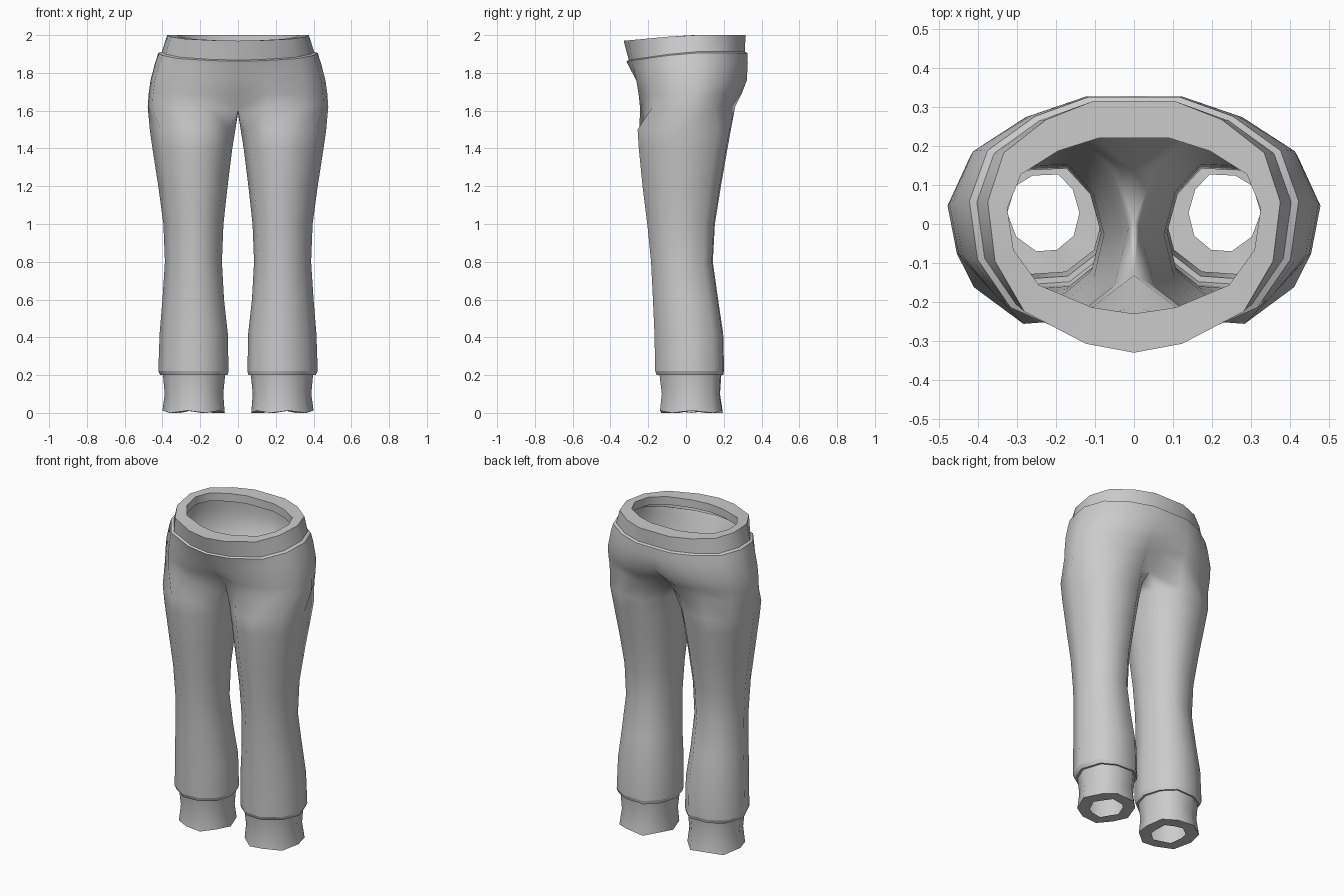
import bpy, bmesh

if "Cube" in bpy.data.objects:
    bpy.data.objects.remove(bpy.data.objects["Cube"])

# Cross-section of one leg (7 outer points front to back, then 3 inseam points)
LEG = [(-.38, -.96), (.19, -1), (.75, -.62), (1, 0), (.77, .7), (.3, .97), (-.42, 1),
       (-.82, .6), (-1, 0), (-.84, -.6)]
# Half cross-section of the hips, front centre to back centre
HIP = [(0, -1), (.33, -.93), (.75, -.68), (.95, -.29), (1, .18), (.89, .58),
       (.6, .85), (.28, 1), (0, 1)]

bm = bmesh.new()


def leg_ring(z, x0, x1, y0, y1, wave=0):
    cx, rx, cy, ry = (x0 + x1) / 2, (x1 - x0) / 2, (y0 + y1) / 2, (y1 - y0) / 2
    return [bm.verts.new((cx + u * rx, cy + v * ry, z + wave * (i % 2)))
            for i, (u, v) in enumerate(LEG)]


def hip_ring(z_front, z_back, w, y0, y1, dent_front=0, dent_back=0):
    ring = []
    for u, v in HIP:
        y = -v * y0 if v < 0 else v * y1
        ring.append(bm.verts.new((u * w, y, z_back - (z_back - z_front) * max(0, -v))))
    ring[0].co.y += dent_front
    ring[-1].co.y -= dent_back
    return ring


def bridge(a, b, closed):
    n = len(a)
    for i in range(n if closed else n - 1):
        j = (i + 1) % n
        bm.faces.new((a[i], a[j], b[j], b[i]))


def sharpen(ring, closed):
    for a, b in zip(ring, ring[1:] + (ring[:1] if closed else [])):
        e = bm.edges.get((a, b))
        if e:
            e.smooth = False


# Leg: hem lip, cuff, overhang, shin, knee, thigh
legs = [leg_ring(*r) for r in [
    (0, .14, .325, -.07, .127, .012),
    (0, .07, .40, -.138, .195, .012),
    (.10, .078, .388, -.128, .18),
    (.20, .068, .397, -.14, .187),
    (.20, .055, .412, -.155, .197),
    (.222, .05, .422, -.163, .202),
    (.42, .054, .415, -.167, .197),
    (.60, .074, .40, -.175, .17),
    (.80, .085, .387, -.185, .142),
    (1.0, .077, .395, -.205, .153),
    (1.2, .055, .422, -.23, .185),
    (1.4, .03, .453, -.25, .22),
    (1.5, .014, .467, -.256, .238),
]]
# Hips, ledge, waistband, top lip and its inner wall
hips = [hip_ring(*r) for r in [
    (1.62, 1.62, .478, -.262, .26, .13, .12),
    (1.69, 1.69, .473, -.27, .295, .06, .06),
    (1.76, 1.76, .463, -.283, .322, .02, .01),
    (1.83, 1.85, .44, -.30, .327),
    (1.862, 1.905, .422, -.315, .325),
    (1.868, 1.912, .403, -.303, .312),
    (1.97, 2.0, .375, -.33, .315),
    (1.97, 2.0, .325, -.23, .22),
    (1.92, 1.95, .325, -.23, .22),
]]
# Crotch: the hips' centre points and one middle point close the leg opening
hips[0][0].co.z = 1.61
hips[0][-1].co.z = 1.60
middle = bm.verts.new((0, .01, 1.585))
legs.append(hips[0][1:8] + [hips[0][8], middle, hips[0][0]])

for a, b in zip(legs, legs[1:]):
    bridge(a, b, True)
for a, b in zip(hips, hips[1:]):
    bridge(a, b, False)
for f in bm.faces:
    f.smooth = True
for k in (0, 1, 3, 4, 5):
    sharpen(legs[k], True)
for k in (4, 5, 6, 7):
    sharpen(hips[k], False)

mesh = bpy.data.meshes.new("trousers")
bm.to_mesh(mesh)
bm.free()
trousers = bpy.data.objects.new("trousers", mesh)
bpy.context.collection.objects.link(trousers)

# Other leg
mirror = trousers.modifiers.new("other_side", 'MIRROR')
mirror.use_clip = True
mirror.merge_threshold = .002

# Cloth colour
cloth = bpy.data.materials.new("grey cloth")
cloth.diffuse_color = (.6, .6, .6, 1)
cloth.use_nodes = True
cloth.node_tree.nodes["Principled BSDF"].inputs["Base Color"].default_value = cloth.diffuse_color
mesh.materials.append(cloth)
